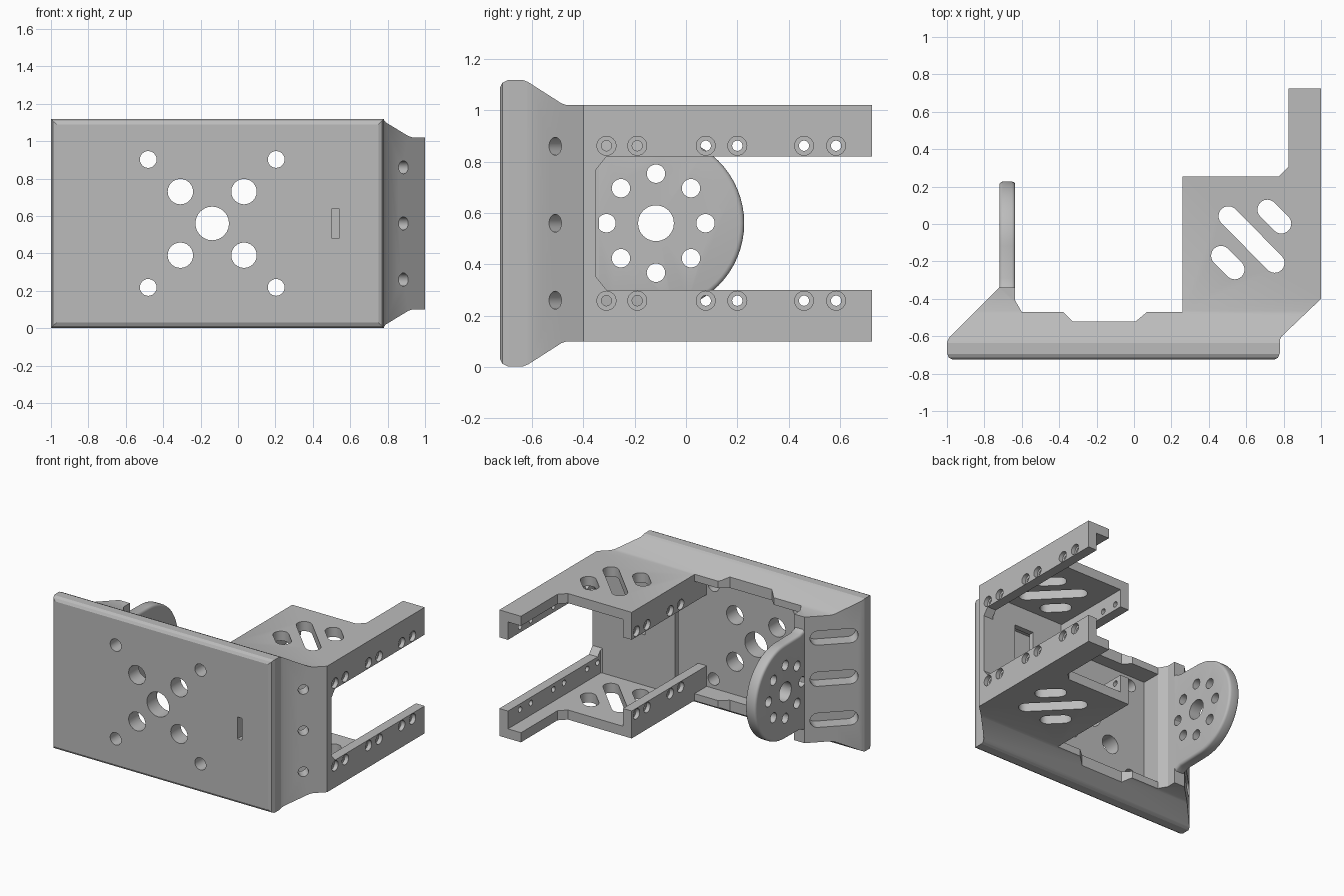
import bpy, bmesh, math
from mathutils import Vector, Matrix

if "Cube" in bpy.data.objects:
    bpy.data.objects.remove(bpy.data.objects["Cube"], do_unlink=True)

grey = bpy.data.materials.new("plain grey")
grey.use_nodes = True
grey.diffuse_color = (0.5, 0.5, 0.5, 1)
grey.node_tree.nodes["Principled BSDF"].inputs["Base Color"].default_value = (0.5, 0.5, 0.5, 1)

# Local frames: columns are profile u, profile v, extrusion direction
ALONG_Z = Matrix.Identity(3)
ALONG_X = Matrix(((0, 0, 1), (1, 0, 0), (0, 1, 0)))
ALONG_Y = Matrix(((1, 0, 0), (0, 0, -1), (0, 1, 0)))
MID_Z = 0.56


def diagonal(nx, ny):
    """Frame extruding along a horizontal direction, v pointing up."""
    n = Vector((nx, ny, 0)).normalized()
    up = Vector((0, 0, 1))
    return Matrix((up.cross(n), up, n)).transposed()


def prism(name, pts, lo, hi, frame=ALONG_Z, origin=(0, 0, 0)):
    bm = bmesh.new()
    base = [bm.verts.new((u, v, lo)) for u, v in pts]
    face = bm.faces.new(base)
    top = bmesh.ops.extrude_face_region(bm, geom=[face])["geom"]
    bmesh.ops.translate(bm, vec=(0, 0, hi - lo),
                        verts=[g for g in top if isinstance(g, bmesh.types.BMVert)])
    bmesh.ops.transform(bm, verts=bm.verts,
                        matrix=Matrix.Translation(origin) @ frame.to_4x4())
    bmesh.ops.recalc_face_normals(bm, faces=bm.faces)
    mesh = bpy.data.meshes.new(name)
    bm.to_mesh(mesh)
    bm.free()
    ob = bpy.data.objects.new(name, mesh)
    mesh.materials.append(grey)
    bpy.context.collection.objects.link(ob)
    return ob


def rect(x0, x1, y0, y1):
    return [(x0, y0), (x1, y0), (x1, y1), (x0, y1)]


def slot(p, q, r, n=12):
    """Rounded slot outline from p to q; a circle when they coincide."""
    p, q = Vector(p), Vector(q)
    d = q - p
    a = math.atan2(d.y, d.x) if d.length else 0
    pts = []
    for c, start in ((q, a - math.pi / 2), (p, a + math.pi / 2)):
        for i in range(n + (d.length > 0)):
            t = start + math.pi * i / n
            pts.append((c.x + r * math.cos(t), c.y + r * math.sin(t)))
    return pts


def circle(u, v, r):
    return slot((u, v), (u, v), r)


def apply(ob, mod):
    bpy.ops.object.select_all(action="DESELECT")
    bpy.context.view_layer.objects.active = ob
    ob.select_set(True)
    bpy.ops.object.modifier_apply(modifier=mod.name)


def boolean(ob, tool, operation="DIFFERENCE"):
    mod = ob.modifiers.new("cut", "BOOLEAN")
    mod.operation, mod.solver, mod.object = operation, "EXACT", tool
    apply(ob, mod)
    bpy.data.objects.remove(tool, do_unlink=True)


def finish(ob, degrees):
    bpy.ops.object.select_all(action="DESELECT")
    bpy.context.view_layer.objects.active = ob
    ob.select_set(True)
    bpy.ops.object.shade_smooth_by_angle(angle=math.radians(degrees))


# Bracket body: plan outline crossed with the side outline
plan = [(-0.97, -0.725), (0.75, -0.725), (0.77, -0.715), (0.78, -0.69), (0.78, -0.62),
        (0.79, -0.60), (1, -0.40), (1, 0.725), (0.825, 0.725), (0.825, 0.305), (0.775, 0.255),
        (0.26, 0.255), (0.26, -0.47), (0.07, -0.47), (0.01, -0.52), (-0.33, -0.52),
        (-0.38, -0.47), (-0.60, -0.47), (-0.635, -0.41), (-0.635, -0.34), (-0.72, -0.34),
        (-0.99, -0.61), (-1, -0.63), (-1, -0.69), (-0.99, -0.715)]
half = [(-0.725, 0.53), (-0.715, 0.548), (-0.695, 0.558), (-0.635, 0.558), (-0.615, 0.55),
        (-0.485, 0.467), (-0.465, 0.46), (1, 0.46)]
side = [(y, MID_Z + h) for y, h in half] + [(y, MID_Z - h) for y, h in reversed(half)]
body = prism("bracket_body", plan, -0.2, 1.4)
boolean(body, prism("side_outline", side, -1.2, 1.2, ALONG_X), "INTERSECT")

# Hollow the inside: flange channels, front recess and middle opening
FRONT = -0.61


def channel(x0):
    return [(x0, FRONT), (0.66, FRONT), (0.93, -0.34), (0.93, 1), (x0, 1)]


boolean(body, prism("cutter", channel(0.33), 0.17, 0.95))
boolean(body, prism("cutter", rect(-0.60, 0.26, FRONT, -0.3), 0.15, 0.97))
boolean(body, prism("cutter", channel(0.2), 0.30, 0.82))
window = [(-0.35, 0.35), (-0.31, 0.30), (1, 0.30), (1, 0.82), (-0.31, 0.82), (-0.35, 0.77)]
boolean(body, prism("cutter", window, 0.88, 1.1, ALONG_X))

# Cross panel closing the channel, with a square cable opening
panel = prism("cross_panel", rect(0.335, 0.98, -0.39, -0.35), 0.13, 0.99)
boolean(panel, prism("cutter", rect(0.575, 0.73, 0.54, 0.80), 0.2, 0.5, ALONG_Y))
boolean(body, panel, "UNION")

# Front plate holes and narrow slit
holes = [(0, 0, 0.09)]
for sx in (-1, 1):
    for sz in (-1, 1):
        holes += [(0.17 * sx, 0.17 * sz, 0.068), (0.342 * sx, 0.342 * sz, 0.045)]
for x, z, r in holes:
    boolean(body, prism("cutter", circle(x - 0.138, z + MID_Z, r), 0.45, 0.9, ALONG_Y))
boolean(body, prism("cutter", rect(0.503, 0.541, 0.48, 0.64), 0.5, 0.9, ALONG_Y))

# Slanted slots through both flange plates
for p, q in (((0.505, 0.042), (0.752, -0.208)), ((0.713, 0.077), (0.788, 0.002)),
             ((0.465, -0.17), (0.538, -0.243))):
    boolean(body, prism("cutter", slot(p, q, 0.053), -0.5, 1.5))

# Screw holes in the corner wall and slots in the opposite slanted wall
for dz in (-0.3, 0, 0.3):
    z = MID_Z + dz
    boolean(body, prism("cutter", circle(0, 0, 0.035), -0.12, 0.1,
                        diagonal(1, -1), (0.885, -0.51, z)))
    boolean(body, prism("cutter", slot((-0.11, 0), (0.11, 0), 0.052), -0.1, 0.1,
                        diagonal(-1, 1), (-0.86, -0.48, z)))

# Counterbored holes along the arms
for z in (0.258, 0.862):
    for y in (-0.31, -0.19, 0.077, 0.2, 0.46, 0.585):
        boolean(body, prism("cutter", circle(y, z, 0.02), 0.2, 1.1, ALONG_X))
        boolean(body, prism("cutter", circle(y, z, 0.037), 0.97, 1.1, ALONG_X))
        if y < 0.25:
            boolean(body, prism("cutter", circle(y, z, 0.037), 0.2, 0.29, ALONG_X))
finish(body, 20)

# Round horn plate with its slightly flared root
CY, R = -0.117, 0.344
arc = [(CY + R * math.cos(t), MID_Z + R * math.sin(t))
       for t in (math.radians(-90 + 180 * i / 32) for i in range(33))]
flare = [(-0.29, 0.347), (-0.33, 0.36), (-0.36, 0.38)]
outline = ([(y, MID_Z - h) for y, h in reversed(flare)] + arc
           + [(y, MID_Z + h) for y, h in flare])
horn = prism("horn_plate", outline, -0.72, -0.635, ALONG_X)
bevel = horn.modifiers.new("round", "BEVEL")
bevel.width, bevel.segments = 0.022, 3
bevel.limit_method, bevel.angle_limit = "ANGLE", math.radians(40)
apply(horn, bevel)
boolean(horn, prism("cutter", circle(CY, MID_Z, 0.07), -0.9, -0.5, ALONG_X))
for i in range(8):
    t = math.pi * i / 4
    boolean(horn, prism("cutter", circle(CY + 0.193 * math.cos(t), MID_Z + 0.193 * math.sin(t),
                                         0.036), -0.9, -0.5, ALONG_X))
finish(horn, 32)
